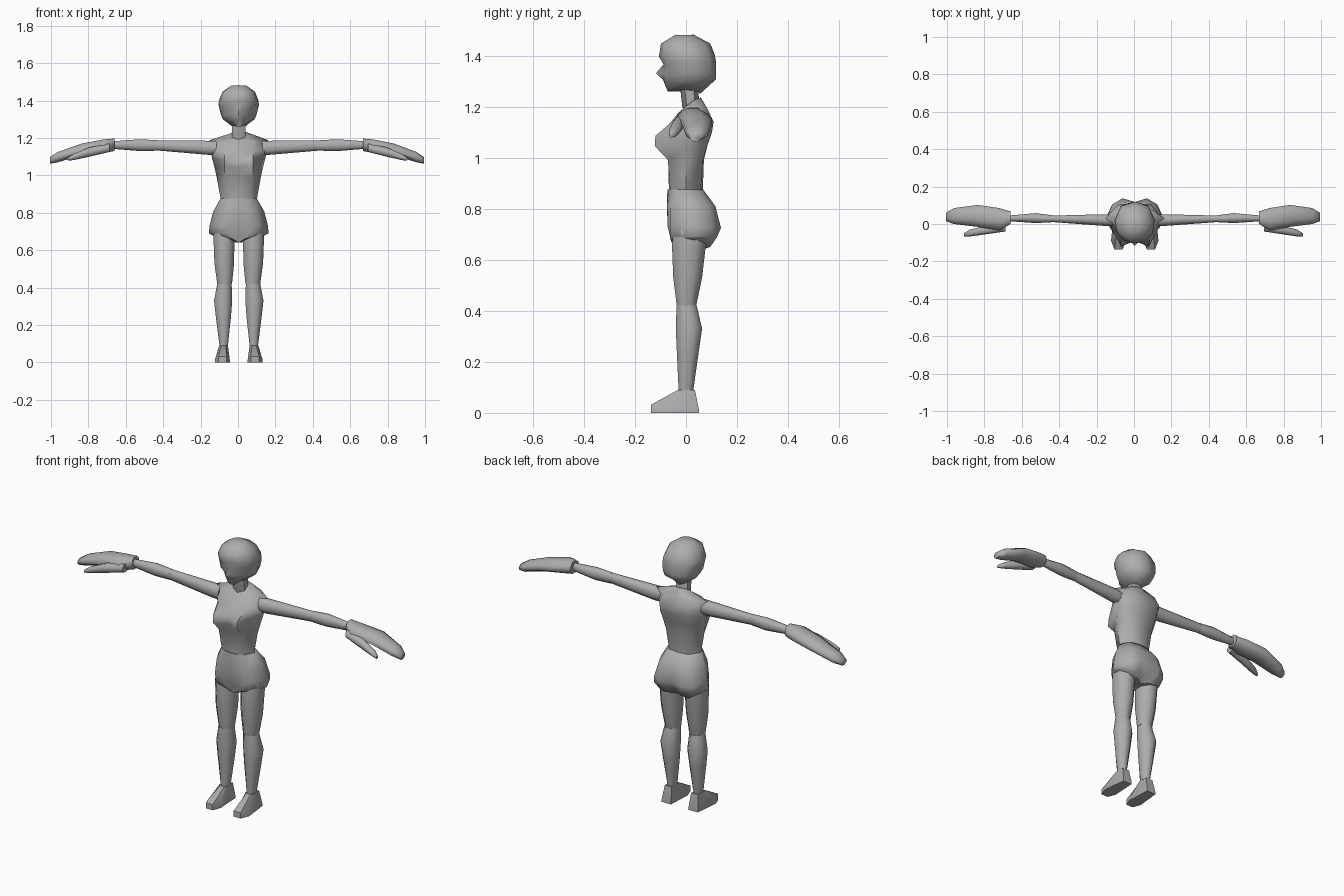
import bpy, bmesh, math

X0 = 0.004  # slight sideways offset of the body
grey = bpy.data.materials.new("plain grey")
grey.diffuse_color = (0.42, 0.42, 0.42, 1)


def loft(name, rings, angle=60):
    """Skin a list of equal-length rings and close both ends."""
    bm = bmesh.new()
    vs = [[bm.verts.new((x + X0, y, z)) for x, y, z in r] for r in rings]
    n = len(vs[0])
    for a, b in zip(vs, vs[1:]):
        for i in range(n):
            j = (i + 1) % n
            bm.faces.new((a[i], a[j], b[j], b[i]))
    bm.faces.new(vs[0][::-1])
    bm.faces.new(vs[-1])
    bmesh.ops.recalc_face_normals(bm, faces=bm.faces)
    me = bpy.data.meshes.new(name)
    bm.to_mesh(me)
    bm.free()
    me.materials.append(grey)
    ob = bpy.data.objects.new(name, me)
    bpy.context.collection.objects.link(ob)
    bpy.ops.object.select_all(action='DESELECT')
    ob.select_set(True)
    bpy.context.view_layer.objects.active = ob
    bpy.ops.object.shade_smooth_by_angle(angle=math.radians(angle))
    return ob


def mirrored(half):
    """Complete a half ring running from front centre to back centre."""
    return half + [(-x, y, z) for x, y, z in half[-2:0:-1]]


def oval(a0, a1, b0, b1, n=8):
    """Points of an n-sided oval filling the given bounds."""
    k = math.cos(math.pi / n)
    pts = []
    for i in range(n):
        t = (i + 0.5) * 2 * math.pi / n
        pts.append(((a0 + a1) / 2 + (a1 - a0) / 2 * math.cos(t) / k,
                    (b0 + b1) / 2 + (b1 - b0) / 2 * math.sin(t) / k))
    return pts


def upright(name, s, rows):
    """Limb along z; rows are z, x range, y range."""
    loft(name, [[(s * x, y, z) for x, y in oval(*r)] for z, *r in rows])


def sideways(name, s, rows, stretch=1, start=0):
    """Limb along x; rows are x, y range, z range."""
    loft(name, [[(s * (start + (x - start) * stretch), y, z)
                 for y, z in oval(*r)] for x, *r in rows])


# Head: face, nose and bobbed hair
loft("head", [mirrored(h) for h in [
    [(0, -.072, 1.26), (.02, -.065, 1.262), (.03, -.025, 1.268),
     (.035, .02, 1.262), (.025, .045, 1.26), (0, .055, 1.25)],
    [(0, -.09, 1.305), (.03, -.075, 1.30), (.07, -.03, 1.30),
     (.085, .03, 1.30), (.06, .095, 1.30), (0, .117, 1.306)],
    [(0, -.118, 1.33), (.025, -.085, 1.325), (.08, -.045, 1.325),
     (.097, .03, 1.33), (.07, .1, 1.33), (0, .118, 1.33)],
    [(0, -.088, 1.365), (.04, -.08, 1.365), (.09, -.045, 1.37),
     (.108, .02, 1.375), (.075, .095, 1.376), (0, .118, 1.376)],
    [(0, -.106, 1.396), (.055, -.09, 1.395), (.095, -.05, 1.40),
     (.106, .02, 1.40), (.075, .09, 1.40), (0, .112, 1.405)],
    [(0, -.098, 1.447), (.05, -.08, 1.447), (.08, -.04, 1.447),
     (.087, .01, 1.447), (.06, .07, 1.447), (0, .095, 1.447)],
    [(0, -.04, 1.482), (.025, -.035, 1.481), (.04, -.015, 1.48),
     (.04, .005, 1.48), (.025, .025, 1.481), (0, .03, 1.482)],
]])

# Neck
loft("neck", [[(x, y + d, z) for x, y in oval(-.035, .035, -.01, .05, 6)]
              for d, z in ((.01, 1.17), (0, 1.2), (-.01, 1.29))])

# Torso with bust and sloping collar
loft("torso", [mirrored(h) for h in [
    [(0, -.067, .875), (.06, -.062, .875), (.097, 0, .875),
     (.06, .058, .875), (0, .066, .875)],
    [(0, -.07, .99), (.075, -.07, .99), (.118, 0, .99),
     (.075, .065, .99), (0, .07, .99)],
    [(0, -.09, 1.045), (.075, -.122, 1.045), (.13, .01, 1.045),
     (.08, .085, 1.05), (0, .085, 1.05)],
    [(0, -.085, 1.085), (.075, -.12, 1.085), (.142, .015, 1.09),
     (.085, .102, 1.10), (0, .098, 1.10)],
    [(0, -.06, 1.13), (.08, -.068, 1.13), (.152, .02, 1.14),
     (.085, .108, 1.14), (0, .102, 1.14)],
    [(0, -.025, 1.18), (.075, -.03, 1.175), (.157, .03, 1.188),
     (.08, .085, 1.19), (0, .085, 1.19)],
    [(0, -.002, 1.2), (.03, 0, 1.203), (.042, .03, 1.225),
     (.03, .055, 1.235), (0, .058, 1.235)],
]])

# Hips
loft("hips", [mirrored(h) for h in [
    [(0, -.045, .64), (.03, -.05, .66), (.085, -.06, .677), (.145, .02, .683),
     (.085, .095, .65), (.03, .08, .645), (0, .06, .64)],
    [(0, -.055, .685), (.05, -.062, .69), (.1, -.06, .69), (.16, .02, .69),
     (.12, .105, .69), (.06, .122, .69), (0, .1, .685)],
    [(0, -.068, .73), (.05, -.072, .73), (.105, -.06, .73), (.155, .02, .735),
     (.12, .105, .725), (.065, .137, .725), (0, .118, .725)],
    [(0, -.075, .815), (.05, -.074, .815), (.095, -.06, .81), (.137, .015, .805),
     (.1, .09, .81), (.055, .115, .81), (0, .107, .81)],
    [(0, -.073, .875), (.04, -.068, .875), (.075, -.045, .875), (.098, 0, .875),
     (.075, .045, .875), (.04, .062, .875), (0, .067, .875)],
]])

for side, s in (("right", 1), ("left", -1)):
    # Legs
    upright(side + "_thigh", s, [
        (.72, .025, .135, -.05, .085), (.66, .023, .135, -.055, .078),
        (.53, .025, .13, -.05, .063), (.42, .036, .115, -.036, .04)])
    upright(side + "_calf", s, [
        (.42, .038, .115, -.037, .042), (.33, .035, .132, -.04, .063),
        (.24, .042, .122, -.036, .05), (.09, .058, .103, -.029, .029)])
    # Foot, wedge shaped towards the toe
    loft(side + "_foot", [
        [(s * x, y, z) for x, y, z in
         [(.058, -.02, z0), (.068, -.032, z0), (.095, -.032, z0), (.105, -.02, z0),
          (.103, .035, z0), (.06, .035, z0)]] if z0 > .05 else
        [(s * x, y, z0 + (.017 if z0 > .01 and y < -.1 else 0)) for x, y in
         [(.048, -.09), (.065, -.137), (.108, -.137), (.127, -.09),
          (.112, .05), (.055, .05)]]
        for z0 in (0, .015, .09)], 50)
    # Arms
    sideways(side + "_upper_arm", s, [
        (.12, -.01, .05, 1.11, 1.185), (.165, -.01, .052, 1.11, 1.185),
        (.435, .01, .045, 1.133, 1.187)])
    sideways(side + "_forearm", s, [
        (.435, .01, .046, 1.132, 1.188), (.53, .005, .058, 1.13, 1.193),
        (.675, .015, .045, 1.142, 1.182)])
    # Hand and thumb
    stretch = 1 if s > 0 else 1.06
    sideways(side + "_hand", s, [
        (.665, .0, .068, 1.13, 1.197), (.72, -.035, .085, 1.12, 1.192),
        (.83, -.015, .102, 1.108, 1.17), (.95, .0, .085, 1.07, 1.125),
        (.99, .015, .06, 1.062, 1.098)], stretch, .665)
    sideways(side + "_thumb", s, [
        (.69, -.04, .01, 1.125, 1.17), (.79, -.055, -.01, 1.10, 1.15),
        (.87, -.067, -.03, 1.082, 1.115), (.90, -.067, -.05, 1.078, 1.095)],
        stretch, .665)
